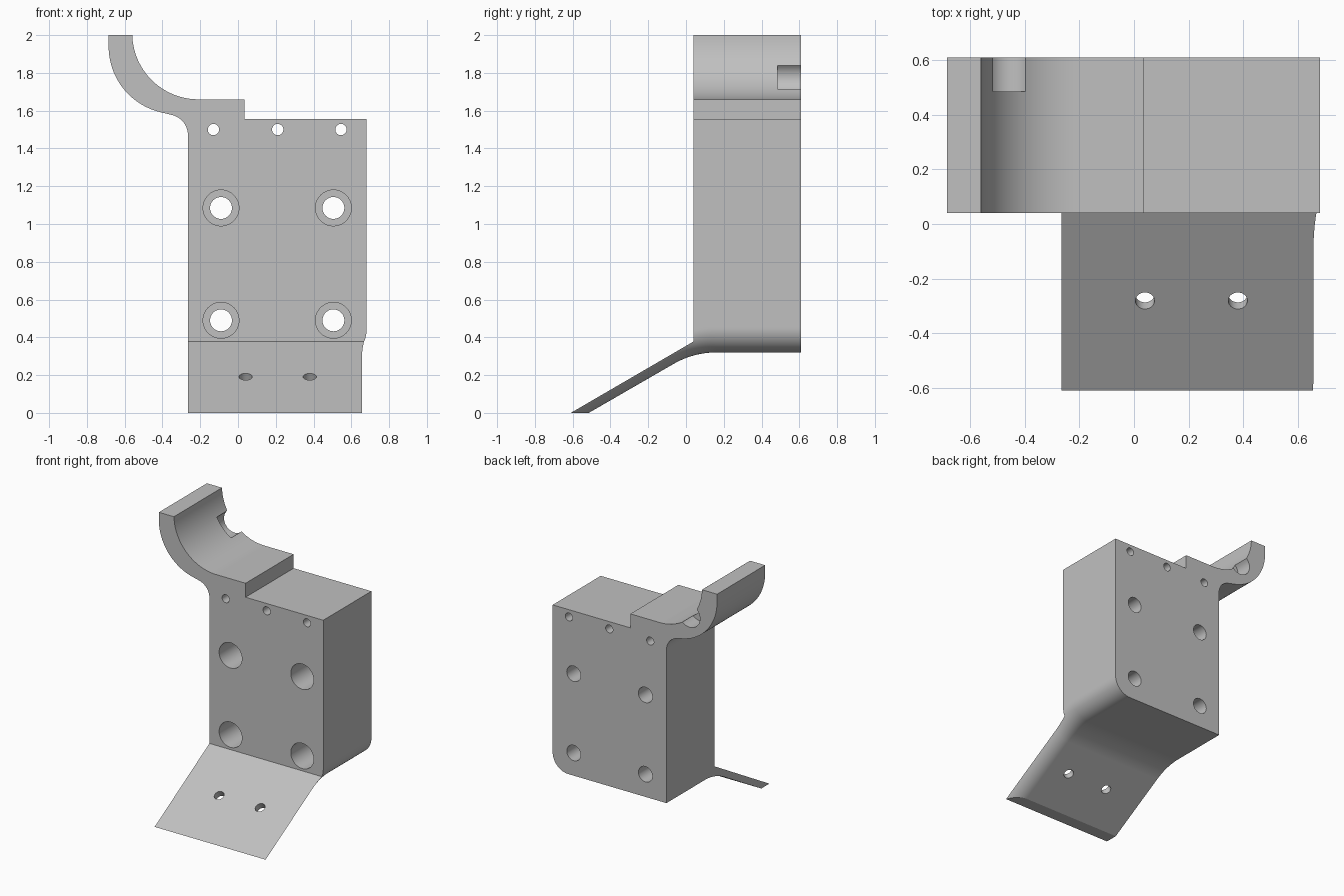
import bpy, bmesh
from math import sin, cos, radians, tau
from mathutils import Vector, Matrix

cube = bpy.data.objects.get("Cube")
if cube:
    bpy.data.objects.remove(cube, do_unlink=True)

LEFT, RIGHT = -0.265, 0.68      # sides of the block
FRONT, BACK = 0.04, 0.61
ROUND = 0.13                    # rounded lower edge


def finish(name, bm):
    bmesh.ops.remove_doubles(bm, verts=bm.verts, dist=1e-5)
    bmesh.ops.recalc_face_normals(bm, faces=bm.faces)
    mesh = bpy.data.meshes.new(name)
    bm.to_mesh(mesh)
    bm.free()
    obj = bpy.data.objects.new(name, mesh)
    bpy.context.collection.objects.link(obj)
    return obj


def loft(name, rings):
    """Closed skin through rings of points, capped at both ends."""
    bm = bmesh.new()
    rows = [[bm.verts.new(p) for p in ring] for ring in rings]
    for a, b in zip(rows, rows[1:]):
        for i in range(len(a)):
            j = (i + 1) % len(a)
            bm.faces.new((a[i], a[j], b[j], b[i]))
    bm.faces.new(rows[0])
    bm.faces.new(rows[-1])
    return finish(name, bm)


def rod(name, centre, direction, radius, length):
    bm = bmesh.new()
    turn = Vector(direction).to_track_quat('Z', 'Y').to_matrix().to_4x4()
    bmesh.ops.create_cone(bm, cap_ends=True, segments=40, radius1=radius,
                          radius2=radius, depth=length,
                          matrix=Matrix.Translation(centre) @ turn)
    return finish(name, bm)


def arc(cx, cz, r, start, end, n=20):
    angles = [radians(start + (end - start) * i / n) for i in range(n + 1)]
    return [(cx + r * cos(a), cz + r * sin(a)) for a in angles]


def combine(target, other, operation):
    mod = target.modifiers.new("combine", 'BOOLEAN')
    mod.operation, mod.solver, mod.object = operation, 'EXACT', other
    bpy.context.view_layer.objects.active = target
    bpy.ops.object.modifier_apply(modifier=mod.name)
    bpy.data.objects.remove(other, do_unlink=True)


# Upper block with its curved hook
outline = [(LEFT, 0.47), (RIGHT, 0.47), (RIGHT, 1.555), (0.035, 1.555), (0.035, 1.66)]
outline += arc(-0.21, 2.01, 0.35, 270, 181.6, 28)
outline += [(-0.56, 2.0), (-0.685, 2.0)]
outline += arc(-0.327, 1.94, 0.358, 180, 256, 24)
outline += arc(-0.375, 1.47, 0.11, 76, 0, 14)
bracket = loft("bracket", [[(x, y, z) for x, z in outline] for y in (FRONT, BACK)])

# Lower body: rounded section following a bent underside
underside = [(-0.61, -0.055)] + arc(0.16, -0.13, 0.45, 120, 90, 12) + [(BACK, 0.32)]


def section(y, z):
    edge = arc(RIGHT - ROUND, z + ROUND, ROUND, -90, 0, 14)
    ring = [(LEFT, z)] + edge + [(RIGHT, 0.5), (LEFT, 0.5)]
    return [(x, y, h) for x, h in ring]


lower = loft("lower_body", [section(y, z) for y, z in underside])

# Cut the sloping flap free and level its tip
slope = [(FRONT, 0.9), (FRONT, 0.378), (-0.61, 0.0), (-0.9, -0.169), (-0.9, 0.9)]
combine(lower, loft("slope_cutter", [[(x, y, z) for y, z in slope] for x in (-1, 1)]),
        'DIFFERENCE')
ground = [(-1, -1), (1, -1), (1, 1), (-1, 1)]
combine(lower, loft("tip_cutter", [[(x, y, z) for x, y in ground] for z in (-0.5, 0)]),
        'DIFFERENCE')
combine(bracket, lower, 'UNION')

# Small holes along the top
for x in (-0.13, 0.21, 0.545):
    combine(bracket, rod("pin_hole", (x, 0.3, 1.5), (0, 1, 0), 0.03, 2), 'DIFFERENCE')

# Counterbored screw holes
for x in (-0.09, 0.505):
    for z in (0.49, 1.085):
        combine(bracket, rod("screw_hole", (x, 0.3, z), (0, 1, 0), 0.058, 2), 'DIFFERENCE')
        combine(bracket, rod("counterbore", (x, FRONT, z), (0, 1, 0), 0.095, 0.7),
                'DIFFERENCE')

# Holes square to the flap
for x in (0.04, 0.38):
    combine(bracket, rod("flap_hole", (x, -0.28, 0.19), (0, -0.5, 0.866), 0.035, 0.3),
            'DIFFERENCE')

# Round pocket in the back of the hook
combine(bracket, rod("hook_pocket", (-0.457, 0.685, 1.777), (0, 1, 0), 0.086, 0.4),
        'DIFFERENCE')

# Colour and shading
grey = bpy.data.materials.new("plain grey")
grey.use_nodes = True
colour = (0.53, 0.53, 0.53, 1)
grey.diffuse_color = colour
grey.node_tree.nodes["Principled BSDF"].inputs["Base Color"].default_value = colour
bracket.data.materials.clear()
bracket.data.materials.append(grey)
for face in bracket.data.polygons:
    face.material_index = 0

bpy.ops.object.select_all(action='DESELECT')
bracket.select_set(True)
bpy.context.view_layer.objects.active = bracket
bpy.ops.object.shade_smooth_by_angle(angle=radians(25))
normals = bracket.modifiers.new("even_normals", 'WEIGHTED_NORMAL')
normals.keep_sharp = True
